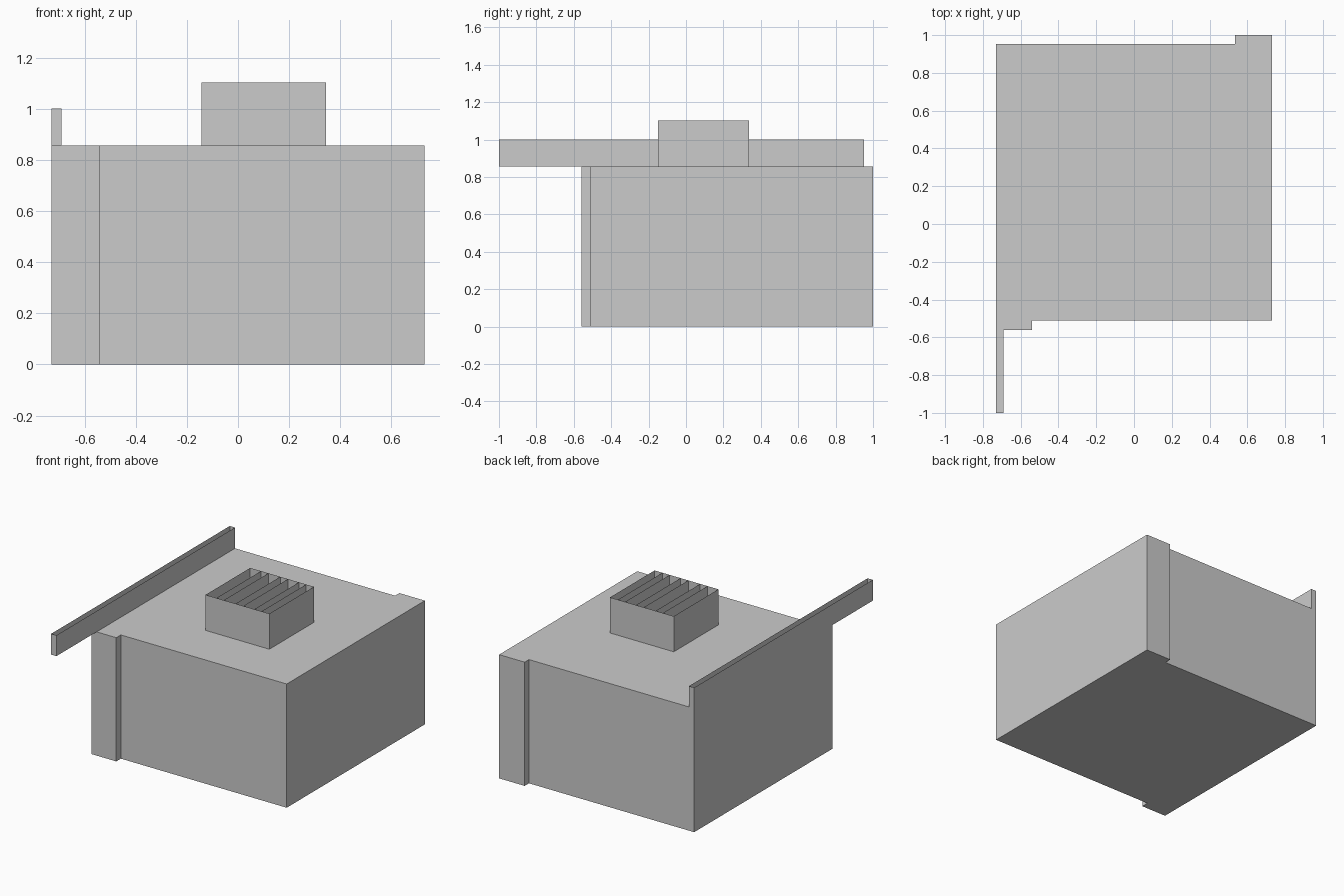
import bpy, bmesh

if "Cube" in bpy.data.objects:
    bpy.data.objects.remove(bpy.data.objects["Cube"])

ROOF = 0.856


def make_object(name, bm):
    mesh = bpy.data.meshes.new(name)
    bm.to_mesh(mesh)
    bm.free()
    obj = bpy.data.objects.new(name, mesh)
    bpy.context.collection.objects.link(obj)
    return obj


def prism(name, outline, z0, z1, open_top=False):
    """Extrude a counter-clockwise outline upward, optionally without a lid."""
    bm = bmesh.new()
    base = bm.faces.new([bm.verts.new((x, y, z0)) for x, y in outline])
    low = list(base.verts)
    high = [bm.verts.new((x, y, z1)) for x, y in outline]
    for i in range(len(low)):
        j = (i + 1) % len(low)
        bm.faces.new((low[i], low[j], high[j], high[i]))
    if not open_top:
        bm.faces.new(high)
    base.normal_flip()
    return make_object(name, bm)


def rect(x0, x1, y0, y1):
    return [(x0, y0), (x1, y0), (x1, y1), (x0, y1)]


# Building block with a corner pier at front left and back right
prism("building_body", [
    (-0.73, -0.56), (-0.54, -0.56), (-0.54, -0.51), (0.73, -0.51),
    (0.73, 1.0), (0.535, 1.0), (0.535, 0.953), (-0.73, 0.953)], 0, ROOF)

# Hollow sign rail along the left roof edge, overhanging the front
prism("roof_rail", rect(-0.73, -0.69, -1.0, 0.953), ROOF, 1.0, open_top=True)

# Open-topped rooftop vent
VX0, VX1, VY0, VY1, VTOP = -0.143, 0.345, -0.15, 0.338, 1.102
prism("roof_vent", rect(VX0, VX1, VY0, VY1), ROOF, VTOP, open_top=True)

# Thin upright fins inside the vent
for i, x in enumerate((-0.06, -0.004, 0.087, 0.146, 0.23, 0.285)):
    bm = bmesh.new()
    bm.faces.new([bm.verts.new((x, y, z)) for y, z in (
        (VY0, ROOF), (VY1, ROOF), (VY1, VTOP), (VY0, VTOP))])
    make_object(f"vent_fin_{i + 1}", bm)
